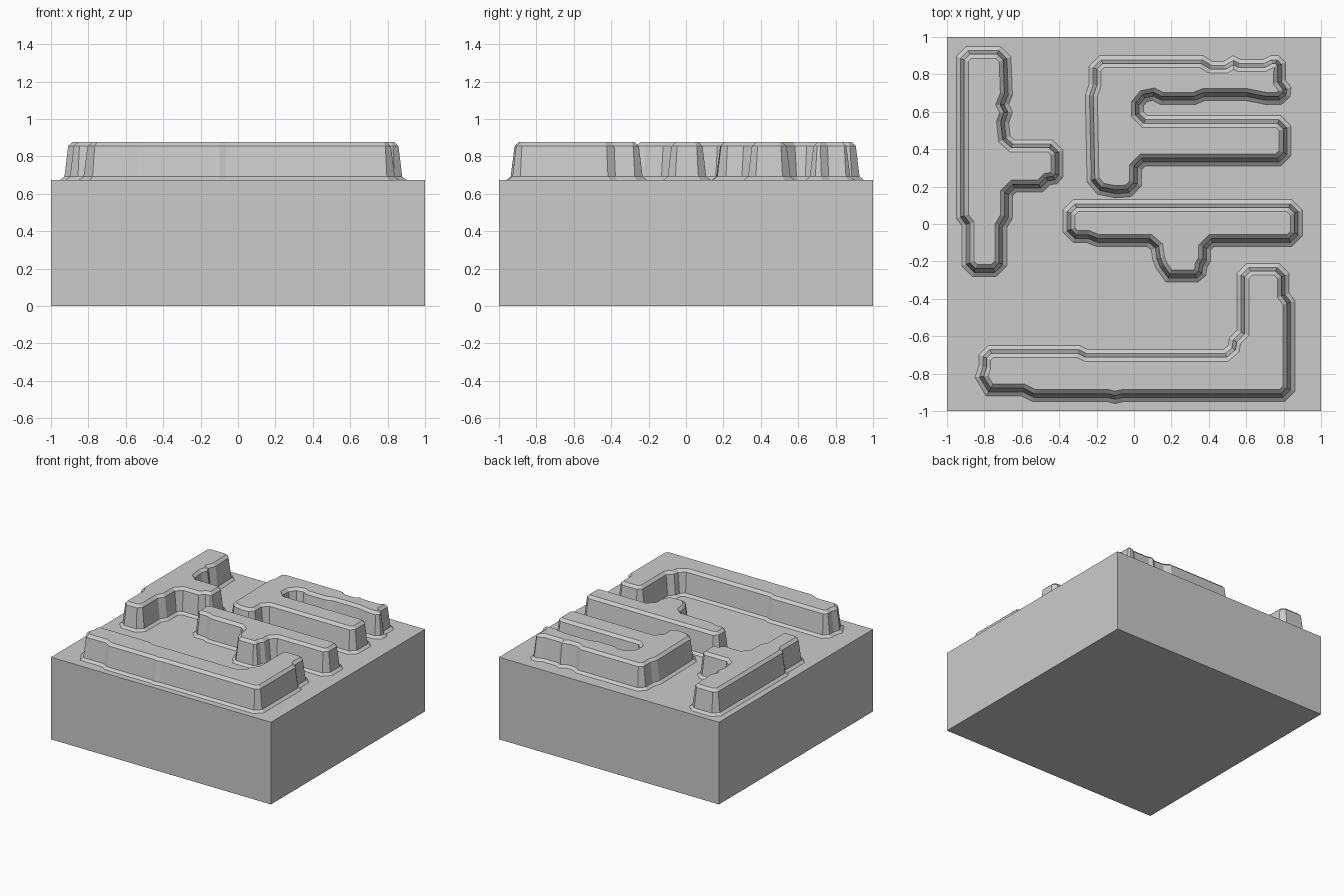
import bpy
import bmesh
from mathutils import Vector

default_cube = bpy.data.objects.get("Cube")
if default_cube:
    bpy.data.objects.remove(default_cube, do_unlink=True)

grey = bpy.data.materials.new("plain grey")
grey.use_nodes = True
grey.diffuse_color = (0.6, 0.6, 0.6, 1)
grey.node_tree.nodes["Principled BSDF"].inputs["Base Color"].default_value = grey.diffuse_color

BLOCK_TOP = 0.675
# Wall section of every ridge: (inset from the foot, height)
WALL = [(0, BLOCK_TOP), (0.022, 0.692), (0.042, 0.855), (0.064, 0.876)]


def finish(name, bm):
    """Turn a bmesh into a named, flat shaded grey object."""
    bmesh.ops.recalc_face_normals(bm, faces=bm.faces)
    mesh = bpy.data.meshes.new(name)
    bm.to_mesh(mesh)
    bm.free()
    mesh.materials.append(grey)
    part = bpy.data.objects.new(name, mesh)
    bpy.context.collection.objects.link(part)
    return part


def neighbours(points):
    """Yield every point with the one before and the one after it."""
    for i, point in enumerate(points):
        yield points[i - 1], point, points[(i + 1) % len(points)]


def cut_corners(points):
    """Chamfer the sharp corners of a clockwise outline."""
    result = []
    for before, point, after in neighbours(points):
        into, out = point - before, after - point
        if into.normalized().dot(out.normalized()) > 0.5:
            result.append(point)
            continue
        convex = into.x * out.y - into.y * out.x < 0
        size = min(0.055 if convex else 0.02, into.length * 0.45, out.length * 0.45)
        result.append(point - into.normalized() * size)
        result.append(point + out.normalized() * size)
    return result


def inset(points, distance):
    """Move a clockwise outline inwards with mitred corners."""
    result = []
    for before, point, after in neighbours(points):
        a = (point - before).normalized()
        b = (after - point).normalized()
        normal_a, normal_b = Vector((a.y, -a.x)), Vector((b.y, -b.x))
        mitre = (normal_a + normal_b) / (1 + normal_a.dot(normal_b))
        result.append(point + mitre * distance)
    return result


def ridge(name, corners):
    """Raise a flared, soft-edged plateau over an outline given in hundredths."""
    outline = cut_corners([Vector(corner) / 100 for corner in corners])
    bm = bmesh.new()
    rings = []
    for distance, height in WALL:
        ring = [bm.verts.new((p.x, p.y, height)) for p in inset(outline, distance)]
        rings.append(ring)
    for low, high in zip(rings, rings[1:]):
        for i in range(len(low)):
            bm.faces.new((low[i - 1], low[i], high[i], high[i - 1]))
    bm.faces.new(rings[-1])
    return finish(name, bm)


# Square base block
bm = bmesh.new()
bmesh.ops.create_cube(bm, size=1)
bmesh.ops.scale(bm, vec=(2, 2, BLOCK_TOP), verts=bm.verts)
bmesh.ops.translate(bm, vec=(0, 0, BLOCK_TOP / 2), verts=bm.verts)
finish("base_block", bm)

# Long upright ridge with a side stub
ridge("stub_ridge", [
    (-95, 95), (-66, 95), (-65, 69), (-67, 64), (-65, 60), (-67, 54), (-66, 45),
    (-38, 45), (-38, 22), (-45, 21), (-49, 17), (-65, 17),
    (-65, 3), (-68, -2), (-68, -28), (-92, -28), (-92, -1), (-95, 3)])

# Two-armed ridge
ridge("two_armed_ridge", [
    (-24, 90), (37, 90), (42, 87), (48, 87), (53, 90), (57, 88), (69, 88), (73, 90),
    (81, 90), (81, 77), (84, 73), (83, 64), (70, 64), (60, 66),
    (38, 66), (33, 64), (14, 64), (10, 66), (5, 65),
    (5, 58), (84, 58), (84, 31), (4, 31), (4, 15),
    (-10, 14), (-25, 17), (-26, 69), (-24, 75)])

# Wide ridge with a short central stem
ridge("stemmed_ridge", [
    (-38, 13), (90, 13), (90, -12), (41, -12), (41, -20), (39, -23),
    (38, -31), (17, -31), (12, -24), (10, -19), (9, -12), (-20, -12), (-25, -10), (-38, -10)])

# Front ridge with an upturned end
ridge("hooked_ridge", [
    (55, -21), (83, -21), (83, -37), (86, -41), (86, -95),
    (-6, -95), (-10, -96), (-14, -95), (-54, -95), (-60, -92),
    (-79, -92), (-85, -82), (-83, -76), (-83, -65), (-29, -65), (-25, -67), (50, -67),
    (51, -61), (55, -57)])
